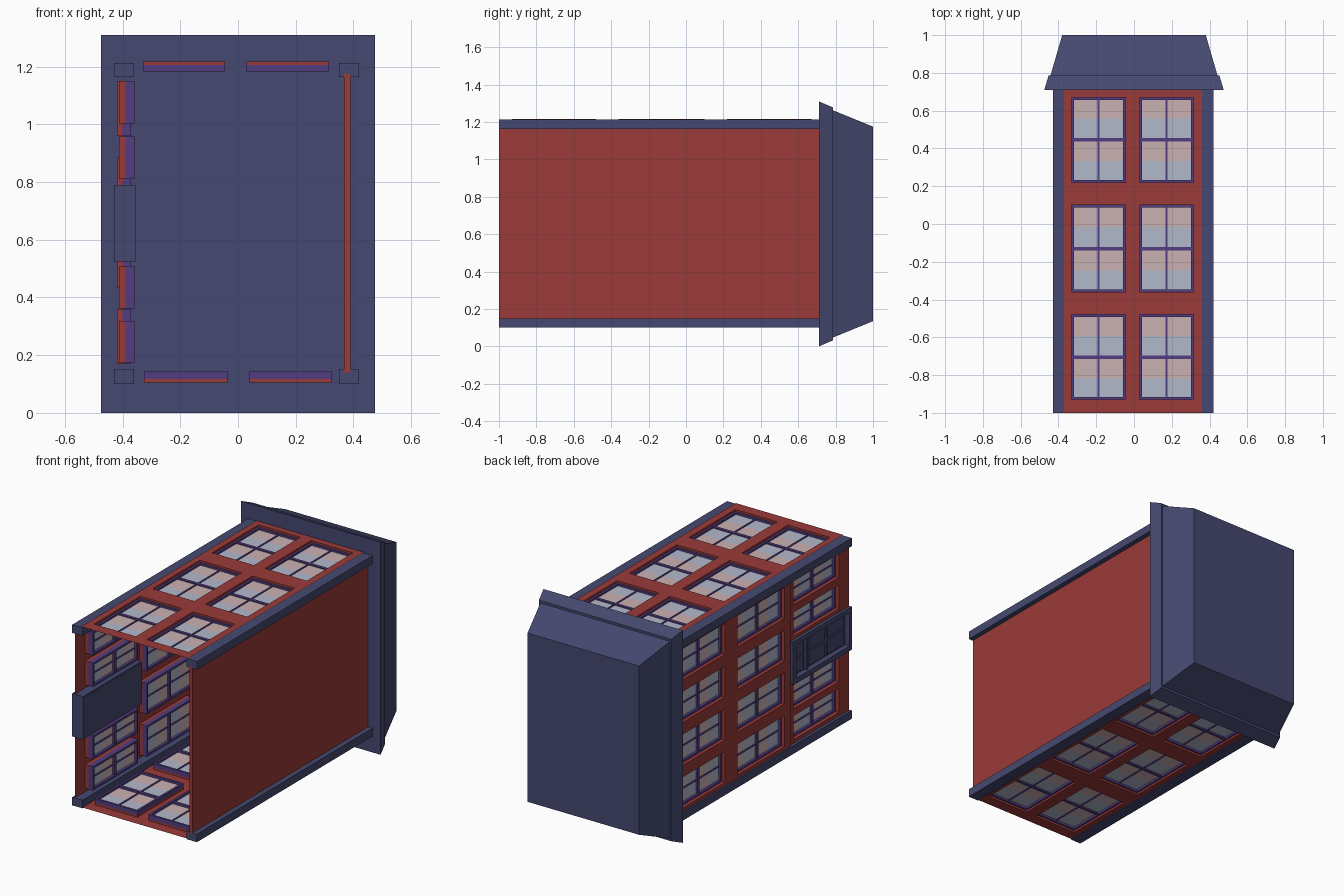
import bpy, bmesh
from mathutils import Vector

if "Cube" in bpy.data.objects:
    bpy.data.objects.remove(bpy.data.objects["Cube"])


def mat(name, rgb):
    m = bpy.data.materials.new(name)
    m.diffuse_color = (*rgb, 1)
    m.use_nodes = True
    m.node_tree.nodes["Principled BSDF"].inputs["Base Color"].default_value = m.diffuse_color
    return m


RED = mat("brick_red", (0.32, 0.043, 0.04))
BLUE = mat("slate_blue", (0.06, 0.066, 0.16))
PURPLE = mat("frame_purple", (0.085, 0.048, 0.22))
PINK = mat("glass_pink", (0.60, 0.44, 0.45))
GREY = mat("glass_blue_grey", (0.45, 0.48, 0.60))


def finish(bm, name, *mats):
    me = bpy.data.meshes.new(name)
    bm.to_mesh(me)
    bm.free()
    for m in mats:
        me.materials.append(m)
    ob = bpy.data.objects.new(name, me)
    bpy.context.collection.objects.link(ob)
    return ob


def quad(bm, pts, facing=None, index=0):
    f = bm.faces.new([bm.verts.new(p) for p in pts])
    f.normal_update()
    if facing is not None and f.normal.dot(facing) < 0:
        f.normal_flip()
    f.material_index = index


def add_box(bm, a, b):
    lo = Vector([min(p, q) for p, q in zip(a, b)])
    hi = Vector([max(p, q) for p, q in zip(a, b)])
    vs = bmesh.ops.create_cube(bm, size=1)["verts"]
    for v in vs:
        v.co = Vector([(lo[i] + hi[i]) / 2 + v.co[i] * (hi[i] - lo[i]) for i in range(3)])


def box(name, a, b, m):
    bm = bmesh.new()
    add_box(bm, a, b)
    return finish(bm, name, m)


def wall(name, at, area, windows, reveal, frame, gaps=()):
    """Thin wall with recessed windows. at(u, v, d): u across, v up the building, d inward."""
    out = (Vector(at(0, 0, 0)) - Vector(at(0, 0, 1))).normalized()
    holes = list(windows) + list(gaps)
    us = sorted({area[0], area[1]} | {h[0] for h in holes} | {h[1] for h in holes})
    vs = sorted({area[2], area[3]} | {h[2] for h in holes} | {h[3] for h in holes})
    bw, bf, bg = bmesh.new(), bmesh.new(), bmesh.new()
    # wall surface around the openings
    for u0, u1 in zip(us, us[1:]):
        for v0, v1 in zip(vs, vs[1:]):
            cu, cv = (u0 + u1) / 2, (v0 + v1) / 2
            if any(h[0] < cu < h[1] and h[2] < cv < h[3] for h in holes):
                continue
            quad(bw, [at(u0, v0, 0), at(u1, v0, 0), at(u1, v1, 0), at(u0, v1, 0)], out)
    bmesh.ops.remove_doubles(bw, verts=bw.verts, dist=1e-5)
    for u0, u1, v0, v1 in windows:
        cu, cv = (u0 + u1) / 2, (v0 + v1) / 2
        centre = Vector(at(cu, cv, 0))
        # red reveal
        ring = [(u0, v0), (u1, v0), (u1, v1), (u0, v1)]
        for p, q in zip(ring, ring[1:] + ring[:1]):
            mid = Vector(at((p[0] + q[0]) / 2, (p[1] + q[1]) / 2, 0))
            quad(bw, [at(*p, 0), at(*q, 0), at(*q, reveal), at(*p, reveal)], centre - mid)
        # purple frame and glazing bars
        w, g = 0.013, reveal + (frame - reveal) * 0.5
        bars = [(u0, u0 + w, v0, v1, reveal, frame), (u1 - w, u1, v0, v1, reveal, frame),
                (u0, u1, v0, v0 + w, reveal, frame), (u0, u1, v1 - w, v1, reveal, frame),
                (u0, u1, cv - 0.009, cv + 0.009, reveal + 0.004, frame - 0.002),
                (cu - 0.005, cu + 0.005, v0, v1, g - 0.004, g + 0.004)]
        for a, b, c, d, e, f in bars:
            add_box(bf, at(a, c, e), at(b, d, f))
        # glass: each sash is pink above and blue-grey below
        for i in range(4):
            c, d = v0 + (v1 - v0) * i / 4, v0 + (v1 - v0) * (i + 1) / 4
            quad(bg, [at(u0, c, g), at(u1, c, g), at(u1, d, g), at(u0, d, g)], out, i % 2)
    finish(bw, name, RED)
    finish(bf, name + "_window_frames", PURPLE)
    finish(bg, name + "_glass", GREY, PINK)


ROWS = [(-0.93, -0.48), (-0.36, 0.10), (0.22, 0.67)]

# end walls with two columns of three windows
wall("upper_end_wall", lambda u, v, d: (u, v, 1.217 - d), (-0.37, 0.36, -1, 0.71),
     [(a, b, *r) for a, b in [(-0.33, -0.045), (0.03, 0.315)] for r in ROWS], 0.012, 0.034)
wall("lower_end_wall", lambda u, v, d: (u, v, 0.105 + d), (-0.37, 0.36, -1, 0.71),
     [(a, b, *r) for a, b in [(-0.325, -0.035), (0.04, 0.325)] for r in ROWS], 0.012, 0.038)

# facade: two upper storeys, then the ground storey with the doorway
wall("facade_upper_storeys", lambda u, v, d: (-0.42 + d, v, u), (0.14, 1.175, -0.42, 0.71),
     [(a, a + 0.19, *r) for a in (0.17, 0.433, 0.697, 0.96) for r in ROWS[1:]], 0.02, 0.05)
wall("facade_ground_storey", lambda u, v, d: (-0.412 + d, v, u), (0.14, 1.175, -1, -0.42),
     [(a, a + 0.147, -0.90, -0.46) for a in (0.172, 0.362, 0.81, 1.003)], 0.022, 0.054,
     gaps=[(0.535, 0.78, -1, -0.44)])

# plain back wall
box("plain_wall", (0.368, -1, 0.14), (0.39, 0.71, 1.175), RED)

# corner pillars
for nx, x in (("left", -0.43), ("right", 0.35)):
    for nz, z in (("lower", 0.1), ("upper", 1.163)):
        box(f"{nz}_{nx}_pillar", (x, -1, z), (x + 0.07, 0.71, z + 0.05), BLUE)

# doorway: surround, two leaves and raised panels
bm = bmesh.new()
y0, y1, z0, z1 = -1, -0.43, 0.525, 0.79
add_box(bm, (-0.397, y0, z0 + 0.01), (-0.355, y1, z1 - 0.01))
for a, b in ((z0, z0 + 0.03), (z1 - 0.03, z1)):
    add_box(bm, (-0.43, y0, a), (-0.356, y1, b))
add_box(bm, (-0.43, y1 - 0.035, z0), (-0.356, y1, z1))
add_box(bm, (-0.43, y0, z0), (-0.356, y0 + 0.02, z1))
add_box(bm, (-0.412, -0.60, z0), (-0.36, -0.58, z1))
finish(bm, "door_surround", BLUE)
bm = bmesh.new()
for a in (0.565, 0.667):
    for c, d in ((-0.96, -0.80), (-0.77, -0.62), (-0.565, -0.485)):
        add_box(bm, (-0.405, c, a), (-0.39, d, a + 0.083))
finish(bm, "door_panels", BLUE)

# cornice and hipped roof, lofted from rectangular rings
bm = bmesh.new()
rings = []
for hx, hz, y in ((0.475, 0.655, 0.71), (0.452, 0.622, 0.787),
                  (0.442, 0.607, 0.787), (0.38, 0.52, 1.0)):
    rings.append([bm.verts.new((sx * hx, y, 0.655 + sz * hz))
                  for sx, sz in ((-1, -1), (1, -1), (1, 1), (-1, 1))])
for r, s in zip(rings, rings[1:]):
    for i in range(4):
        j = (i + 1) % 4
        bm.faces.new((r[i], r[j], s[j], s[i]))
bm.faces.new(rings[0])
bm.faces.new(rings[-1])
bmesh.ops.recalc_face_normals(bm, faces=bm.faces)
finish(bm, "roof", BLUE)
